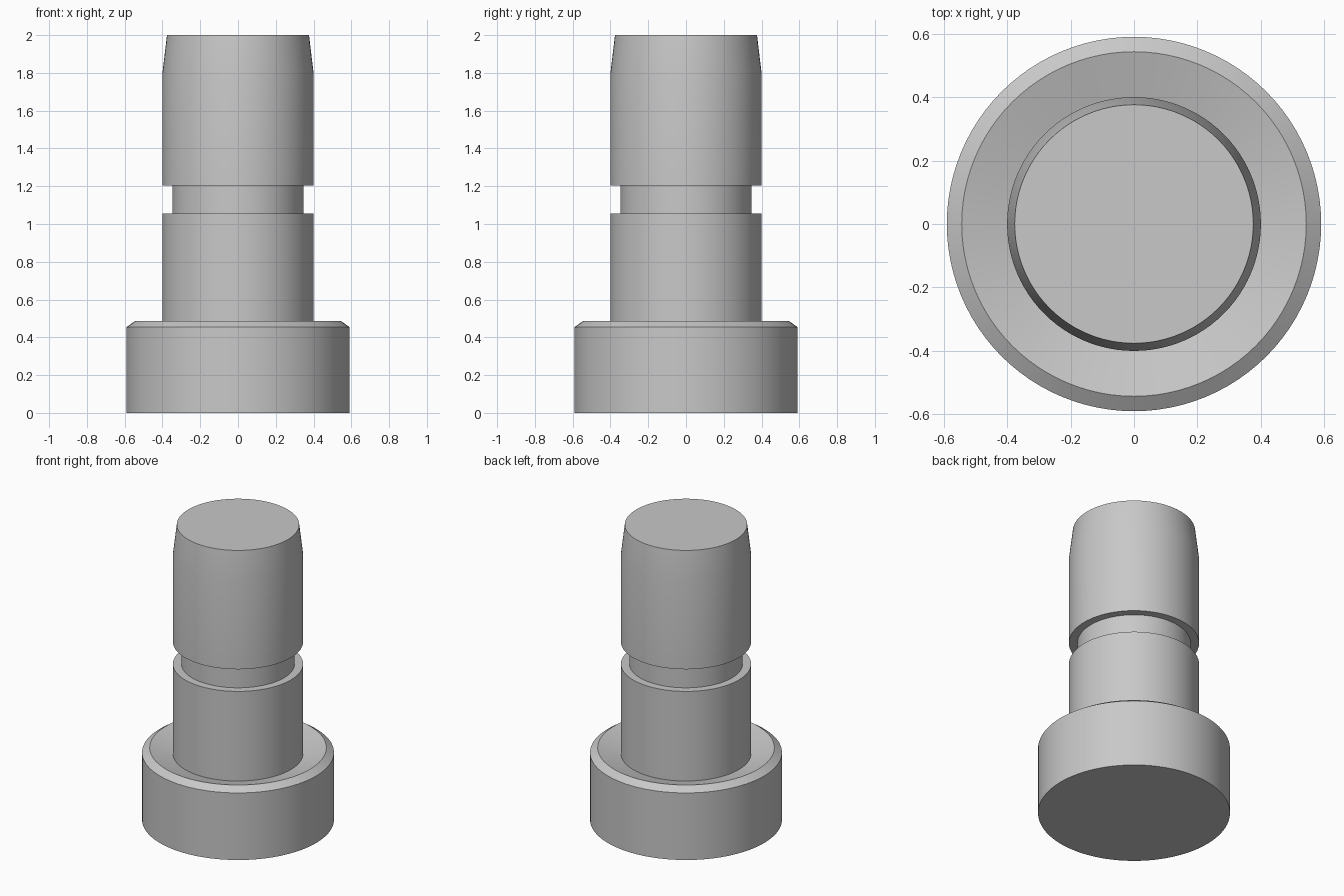
import bpy
import bmesh
import math

SEGMENTS = 96

cube = bpy.data.objects.get("Cube")
if cube:
    bpy.data.objects.remove(cube, do_unlink=True)

# Plain grey metal
grey = bpy.data.materials.new("grey_metal")
grey.use_nodes = True
colour = (0.58, 0.58, 0.58, 1)
grey.diffuse_color = colour
grey.node_tree.nodes["Principled BSDF"].inputs["Base Color"].default_value = colour


def turned_part(name, profile, material):
    """Spin a (radius, height) profile round the z axis into a closed solid."""
    bm = bmesh.new()
    verts = [bm.verts.new((r, 0, z)) for r, z in profile]
    edges = [bm.edges.new(pair) for pair in zip(verts, verts[1:])]
    bmesh.ops.spin(bm, geom=verts + edges, axis=(0, 0, 1), cent=(0, 0, 0),
                   angle=math.tau, steps=SEGMENTS, use_duplicate=False)
    bmesh.ops.remove_doubles(bm, verts=bm.verts, dist=0.0001)
    # Flat end caps
    bmesh.ops.holes_fill(bm, edges=[e for e in bm.edges if e.is_boundary], sides=0)
    bmesh.ops.recalc_face_normals(bm, faces=bm.faces)
    mesh = bpy.data.meshes.new(name)
    bm.to_mesh(mesh)
    bm.free()
    mesh.materials.append(material)
    obj = bpy.data.objects.new(name, mesh)
    bpy.context.collection.objects.link(obj)
    bpy.ops.object.select_all(action='DESELECT')
    obj.select_set(True)
    bpy.context.view_layer.objects.active = obj
    bpy.ops.object.shade_smooth_by_angle(angle=math.radians(30))
    return obj


# Head with a chamfered rim and dished top
head = [(0.59, 0), (0.59, 0.455), (0.543, 0.487)]
# Shank with a retaining groove and a tapered tip
shank = [(0.4, 0.447), (0.4, 1.055), (0.348, 1.055), (0.348, 1.205),
         (0.4, 1.205), (0.4, 1.8), (0.376, 2)]

turned_part("grooved_headed_pin", head + shank, grey)
